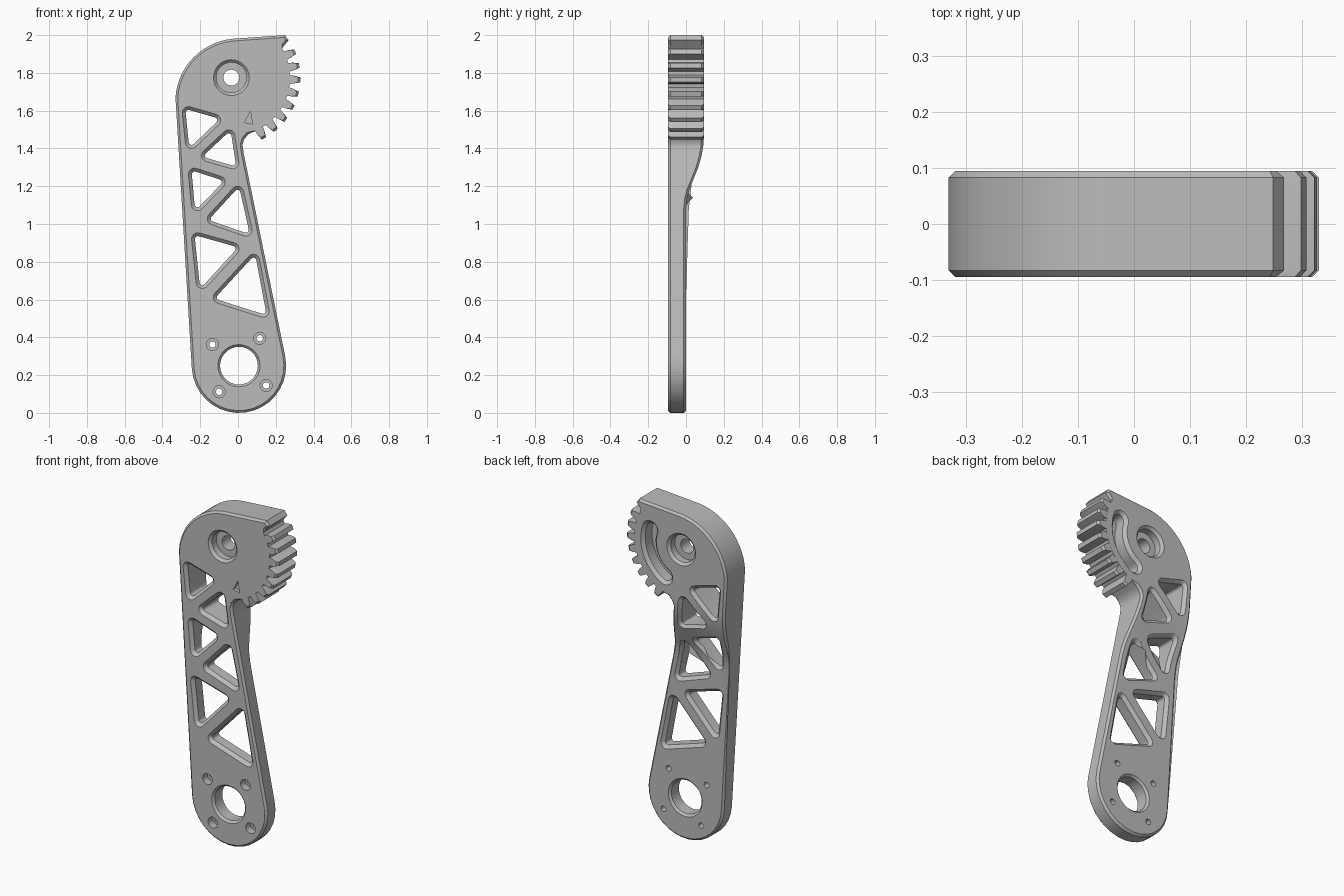
import bpy, bmesh
from math import sin, cos, radians, pi
from mathutils import Vector

cube = bpy.data.objects.get("Cube")
if cube:
    bpy.data.objects.remove(cube, do_unlink=True)

metal = bpy.data.materials.new("grey_metal")
metal.use_nodes = True
GREY = (0.5, 0.5, 0.5, 1)
metal.diffuse_color = GREY
metal.node_tree.nodes["Principled BSDF"].inputs["Base Color"].default_value = GREY

HALF = 0.095                       # half of the thick end's depth
PIVOT = Vector((-0.035, 1.775))    # centre of the gear sector
HUB = Vector((0.005, 0.25))        # centre of the lower end
ROOT, TIP = 0.31, 0.365


def arc(c, r, a0, a1, n):
    """Points on an arc, angles in degrees."""
    return [Vector((c[0] + r * cos(radians(a0 + (a1 - a0) * i / n)),
                    c[1] + r * sin(radians(a0 + (a1 - a0) * i / n)))) for i in range(n + 1)]


def offset(loop, d, keep=lambda p: False):
    """Grow a counter-clockwise loop by d, leaving kept points in place."""
    out = []
    for i, p in enumerate(loop):
        e1 = (p - loop[i - 1]).normalized()
        e2 = (loop[(i + 1) % len(loop)] - p).normalized()
        n1, n2 = Vector((e1.y, -e1.x)), Vector((e2.y, -e2.x))
        out.append(p.copy() if keep(p) else p + (n1 + n2) * d / (1 + n1.dot(n2)))
    return out


def rounded(corners, r, n=5):
    """Round every corner of a convex counter-clockwise polygon."""
    out = []
    for i, p in enumerate(corners):
        a = (corners[i - 1] - p).normalized()
        b = (corners[(i + 1) % len(corners)] - p).normalized()
        half = a.angle(b) / 2
        c = p + (a + b).normalized() * r / sin(half)
        start = Vector((a.y, -a.x)) * -1
        if start.dot(c - p) > 0:
            start = -start
        for k in range(n + 1):
            t = -(pi - 2 * half) * k / n
            s = Vector((start.x * cos(t) + start.y * sin(t), -start.x * sin(t) + start.y * cos(t)))
            out.append(c + s * r)
    return out


def loft(bm, rings):
    """Closed solid through (loop, y) rings."""
    vs = [[bm.verts.new((p[0], y, p[1])) for p in loop] for loop, y in rings]
    for a, b in zip(vs, vs[1:]):
        for i in range(len(a)):
            j = (i + 1) % len(a)
            bm.faces.new((a[i], a[j], b[j], b[i]))
    bm.faces.new(vs[0][::-1])
    bm.faces.new(vs[-1])


def turned(bm, c, profile, n=28):
    """Round solid along y from (radius, y) steps."""
    loft(bm, [(arc(c, r, 0, 360, n)[:-1], y) for r, y in profile])


def finish(bm, name):
    bmesh.ops.recalc_face_normals(bm, faces=bm.faces)
    me = bpy.data.meshes.new(name)
    bm.to_mesh(me)
    bm.free()
    me.materials.append(metal)
    ob = bpy.data.objects.new(name, me)
    bpy.context.collection.objects.link(ob)
    return ob


def smooth(ob):
    bpy.ops.object.select_all(action='DESELECT')
    ob.select_set(True)
    bpy.context.view_layer.objects.active = ob
    bpy.ops.object.shade_smooth_by_angle(angle=radians(30))


# Arm outline: lower round end, right flank and fillet, gear root, top, left shoulder
outline = arc(HUB, 0.25, 184, 372, 18)
outline += [Vector(p) for p in ((0.03, 1.375), (0.024, 1.42), (0.033, 1.45), (0.055, 1.475))]
outline += arc(PIVOT, ROOT, -64, 30, 24)
outline += [Vector(p) for p in ((0.243, 1.943), (0.268, 1.973), (0.248, 2.0))]
outline += arc((0.003, 1.647), 0.335, 95, 176, 14)


def on_root(p):
    return abs((p - PIVOT).length - ROOT) < 0.002 and p.x > 0.1


C = 0.012
inset = offset(outline, -C, on_root)
bm = bmesh.new()
loft(bm, [(inset, -HALF), (outline, C - HALF), (outline, HALF - C), (inset, HALF)])
arm = finish(bm, "arm")

# Cutters: truss windows with chamfered rims
windows = (
    ((-0.30, 1.634), (-0.272, 1.363), (-0.06, 1.565)),
    ((-0.026, 1.533), (-0.225, 1.347), (0.012, 1.279)),
    ((-0.267, 1.31), (-0.241, 1.029), (-0.04, 1.236)),
    ((0.016, 1.236), (-0.188, 1.013), (0.087, 0.918)),
    ((-0.251, 0.966), (-0.214, 0.615), (0.034, 0.886)),
    ((0.102, 0.878), (-0.157, 0.596), (0.175, 0.491)),
)
K = 0.018
cut = bmesh.new()
for w in windows:
    rim = rounded([Vector(p) for p in w], 0.033)
    wide, tight = offset(rim, 0.005), offset(rim, -K)
    loft(cut, [(wide, -HALF - 0.005), (tight, K - HALF), (tight, HALF - K), (wide, HALF + 0.005)])

# Pivot bore with a counterbore on both sides
half_bore = [(0.102, 0.102), (0.08, 0.08), (0.08, 0.04), (0.042, 0.04)]
turned(cut, PIVOT, [(r, -y) for r, y in half_bore] + half_bore[::-1])

# Lower bore and its four counterbored screw holes
turned(cut, HUB, [(0.117, -0.1), (0.1, -0.083), (0.1, 0.083), (0.117, 0.1)])
for c in ((-0.135, 0.362), (0.115, 0.395), (0.149, 0.145), (-0.10, 0.112)):
    turned(cut, c, [(0.032, -0.11), (0.032, -0.05), (0.017, -0.05), (0.017, 0.11)], 16)

# Curved pocket in the back of the gear sector
mid, wid, lo, hi = 0.215, 0.052, -60, 18
ends = [PIVOT + Vector((cos(radians(a)), sin(radians(a)))) * mid for a in (lo, hi)]
pocket = arc(PIVOT, mid + wid, lo, hi, 14) + arc(ends[1], wid, hi, hi + 180, 8)[1:]
pocket += arc(PIVOT, mid - wid, hi, lo, 14)[1:] + arc(ends[0], wid, lo + 180, lo + 360, 8)[1:-1]
tight = offset(pocket, -K)
loft(cut, [(tight, 0.015), (tight, HALF - K), (offset(pocket, 0.005), HALF + 0.005)])

# Engraved triangle mark on the front
mark = [Vector(p) for p in ((0.066, 1.597), (0.034, 1.538), (0.077, 1.528))]
loft(cut, [(mark, -0.11), (mark, -0.075)])

cutter = finish(cut, "arm_cutter")
cutter.hide_render = True
mod = arm.modifiers.new("openings", 'BOOLEAN')
mod.operation, mod.solver, mod.object = 'DIFFERENCE', 'EXACT', cutter
bpy.context.view_layer.objects.active = arm
bpy.ops.object.modifier_apply(modifier=mod.name)
bpy.data.objects.remove(cutter, do_unlink=True)

# Thin the lower arm: slice at the profile heights, then slide the back surface
back = [(1.08, 0), (1.14, 0.006), (1.18, 0.017), (1.30, 0.065), (1.36, 0.082), (1.41, 0.091), (1.46, HALF)]


def back_y(z):
    for (z0, y0), (z1, y1) in zip(back, back[1:]):
        if z0 <= z <= z1:
            return y0 + (y1 - y0) * (z - z0) / (z1 - z0)
    return 0 if z < back[0][0] else HALF


bm = bmesh.new()
bm.from_mesh(arm.data)
bmesh.ops.triangulate(bm, faces=bm.faces)
for z, y in back:
    bmesh.ops.bisect_plane(bm, geom=bm.verts[:] + bm.edges[:] + bm.faces[:], dist=1e-5,
                           plane_co=(0, 0, z), plane_no=(0, 0, 1))
for v in bm.verts:
    if v.co.y > 0.05:
        v.co.y += back_y(v.co.z) - HALF
bm.to_mesh(arm.data)
bm.free()
smooth(arm)

# Gear teeth with chamfered tips
bm = bmesh.new()
for i in range(8):
    a = radians(22.2 - 12 * i)
    u, v = Vector((cos(a), sin(a))), Vector((-sin(a), cos(a)))

    def tooth(tip):
        return [PIVOT + u * r + v * s for r, s in
                ((0.29, -0.025), (0.33, -0.021), (tip, -0.013), (tip, 0.013), (0.33, 0.021), (0.29, 0.025))]
    loft(bm, [(tooth(TIP - C), -HALF + 0.0005), (tooth(TIP), C - HALF),
              (tooth(TIP), HALF - C), (tooth(TIP - C), HALF - 0.0005)])
smooth(finish(bm, "gear_teeth"))
